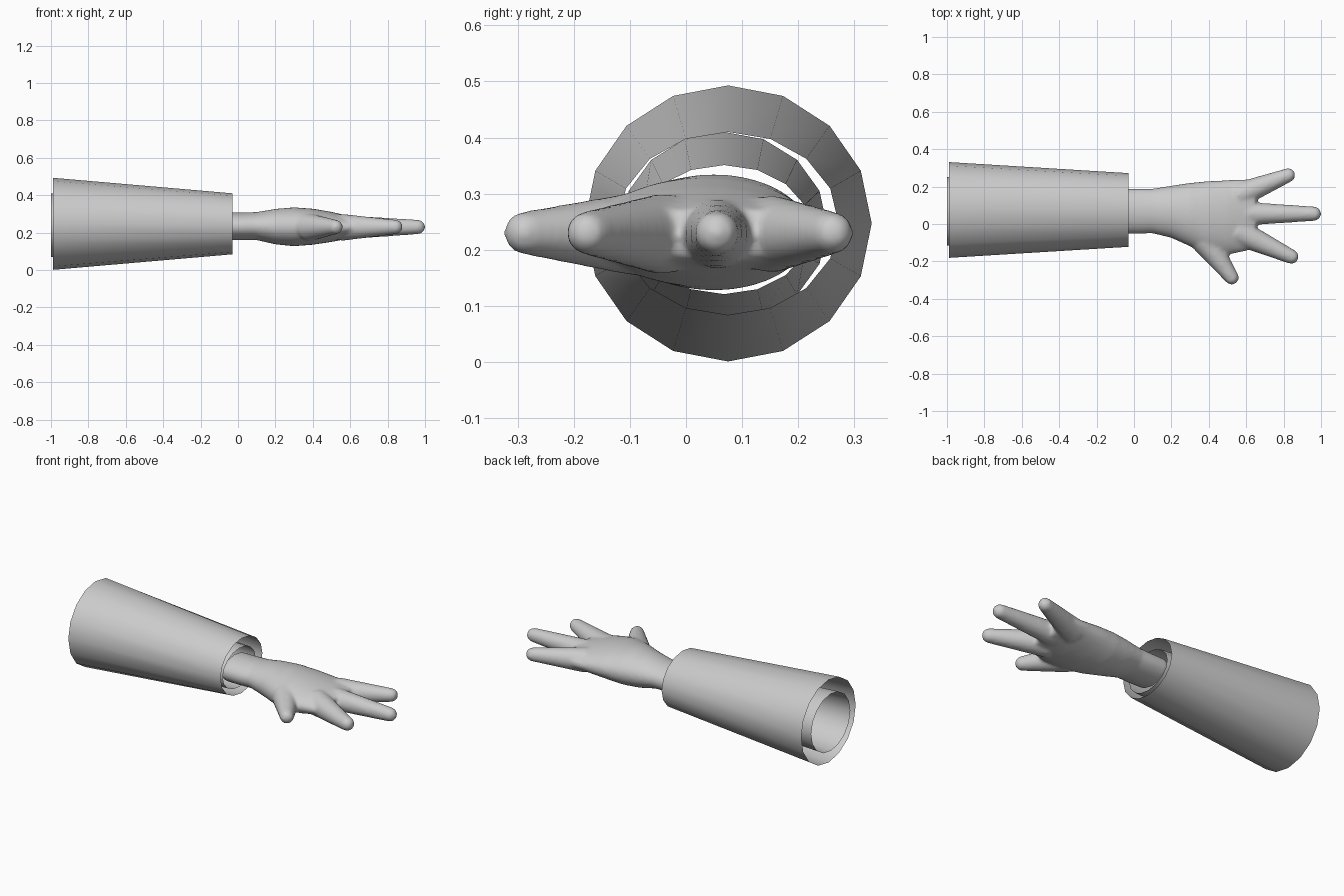
import bpy, bmesh
from math import sin, cos, pi
from mathutils import Vector

old = bpy.data.objects.get("Cube")
if old:
    bpy.data.objects.remove(old)

grey = bpy.data.materials.new("plain grey")
grey.use_nodes = True
colour = (0.6, 0.6, 0.6, 1)
grey.diffuse_color = colour
grey.node_tree.nodes["Principled BSDF"].inputs["Base Color"].default_value = colour


def loft(bm, rings, sides, capped):
    """Bridge elliptical rings given as (centre, across, half width, half height)."""
    loops = []
    for centre, across, rw, rh in rings:
        loops.append([bm.verts.new(Vector(centre) + across * rw * cos(2 * pi * i / sides)
                                   + Vector((0, 0, rh * sin(2 * pi * i / sides))))
                      for i in range(sides)])
    for a, b in zip(loops, loops[1:]):
        for i in range(sides):
            j = (i + 1) % sides
            bm.faces.new((a[i], a[j], b[j], b[i]))
    if capped:
        bm.faces.new(loops[0][::-1])
        bm.faces.new(loops[-1])


def finish(bm, name):
    bmesh.ops.recalc_face_normals(bm, faces=bm.faces[:])
    mesh = bpy.data.meshes.new(name)
    bm.to_mesh(mesh)
    bm.free()
    mesh.shade_smooth()
    mesh.materials.append(grey)
    obj = bpy.data.objects.new(name, mesh)
    bpy.context.collection.objects.link(obj)
    return obj


Y = Vector((0, 1, 0))

# Sleeve and its lining: two open tapering tubes
bm = bmesh.new()
loft(bm, [((-0.99, 0.075, 0.247), Y, 0.256, 0.246),
          ((-0.03, 0.075, 0.247), Y, 0.197, 0.163)], 16, False)
finish(bm, "sleeve")
bm = bmesh.new()
loft(bm, [((-1.0, 0.068, 0.24), Y, 0.184, 0.17),
          ((-0.04, 0.068, 0.236), Y, 0.155, 0.115)], 16, False)
finish(bm, "sleeve_lining")

# Wrist and palm: x, low y, high y, low z, high z
palm = [(-0.08, -0.05, 0.187, 0.16, 0.307), (0.02, -0.053, 0.189, 0.16, 0.307),
        (0.1, -0.05, 0.189, 0.16, 0.31), (0.2, -0.075, 0.205, 0.137, 0.327),
        (0.3, -0.12, 0.22, 0.127, 0.335), (0.4, -0.165, 0.23, 0.135, 0.328),
        (0.5, -0.165, 0.235, 0.15, 0.311), (0.6, -0.145, 0.24, 0.17, 0.288),
        (0.65, -0.1, 0.215, 0.18, 0.275)]
bm = bmesh.new()
loft(bm, [((x, (a + b) / 2, (c + d) / 2), Y, (b - a) / 2, (d - c) / 2)
          for x, a, b, c, d in palm], 32, True)


# Fingers: tapering tubes with rounded tips
def finger(base, tip, r0, r1):
    a, b = Vector((*base, 0.228)), Vector((*tip, 0.23))
    along = (b - a).normalized()
    across = Vector((-along.y, along.x, 0)).normalized()
    rings = [(a, across, r0, r0)]
    for k in range(6):
        t = k * pi / 2 / 5.3
        rings.append((b + along * r1 * sin(t), across, r1 * cos(t), r1 * cos(t)))
    loft(bm, rings, 20, True)


finger((0.55, 0.15), (0.825, 0.261), 0.07, 0.038)
finger((0.6, 0.055), (0.962, 0.055), 0.063, 0.039)
finger((0.55, -0.04), (0.842, -0.175), 0.073, 0.039)
finger((0.38, -0.09), (0.522, -0.286), 0.075, 0.039)
hand = finish(bm, "hand")

# Fuse palm and fingers into one soft surface
remesh = hand.modifiers.new("fuse", 'REMESH')
remesh.mode = 'VOXEL'
remesh.voxel_size = 0.009
remesh.use_smooth_shade = True
soft = hand.modifiers.new("soften", 'SMOOTH')
soft.factor = 0.5
soft.iterations = 10
